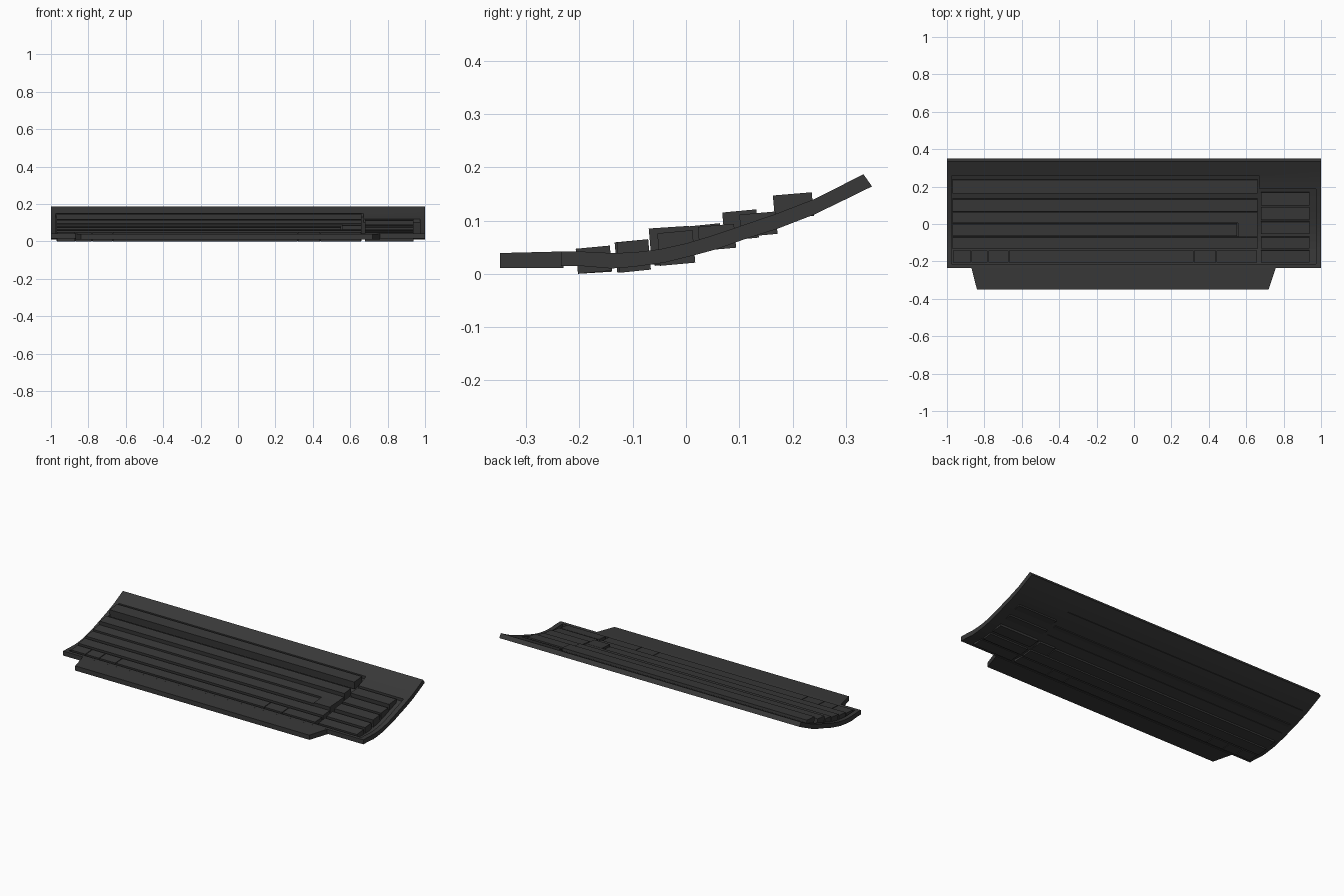
import bpy, bmesh, math

if "Cube" in bpy.data.objects:
    bpy.data.objects.remove(bpy.data.objects["Cube"])

mat = bpy.data.materials.new("dark_grey")
mat.diffuse_color = (0.04, 0.04, 0.04, 1)
mat.use_nodes = True
mat.node_tree.nodes["Principled BSDF"].inputs["Base Color"].default_value = mat.diffuse_color

# curved slab cross-section, (y, z) front to back
TOP = [(-.235, .043), (-.2, .043), (-.14, .04), (-.1, .041), (-.05, .047), (0, .058),
       (.05, .073), (.1, .09), (.17, .114), (.24, .141), (.29, .166), (.333, .188)]
BOTTOM = [(-.235, .016), (-.2, .016), (-.14, .011), (-.1, .014), (-.04, .022), (.02, .037),
          (.06, .048), (.11, .066), (.17, .085), (.24, .112), (.3, .141), (.349, .165)]


def finish(name, bm):
    bmesh.ops.recalc_face_normals(bm, faces=bm.faces)
    me = bpy.data.meshes.new(name)
    bm.to_mesh(me)
    bm.free()
    ob = bpy.data.objects.new(name, me)
    bpy.context.collection.objects.link(ob)
    me.materials.append(mat)
    return ob


def extrude_x(name, profile, x0, x1):
    bm = bmesh.new()
    a = [bm.verts.new((x0, y, z)) for y, z in profile]
    b = [bm.verts.new((x1, y, z)) for y, z in profile]
    bm.faces.new(a)
    bm.faces.new(b[::-1])
    n = len(a)
    for i in range(n):
        j = (i + 1) % n
        bm.faces.new((a[j], a[i], b[i], b[j]))
    return finish(name, bm)


def height(pts, y):
    for (y0, z0), (y1, z1) in zip(pts, pts[1:]):
        if y <= y1:
            return z0 + (z1 - z0) * (y - y0) / (y1 - y0)
    return pts[-1][1]


def key_bar(name, x0, x1, y0, y1, ztop, zbot, rise=.006):
    # slightly tilted bar, leaning back toward the typist
    lean = (ztop - zbot) * .09
    return extrude_x(name, [(y0 + lean, zbot), (y1 + lean, zbot + rise),
                            (y1, ztop + rise), (y0, ztop)], x0, x1)


# curved base plate
base = extrude_x("base_plate", TOP + BOTTOM[::-1], -1, 1)
for p in base.data.polygons:
    p.use_smooth = abs(p.normal.x) < .5
bpy.context.view_layer.objects.active = base
base.select_set(True)
bpy.ops.object.shade_smooth_by_angle(angle=math.radians(30))

# recessed wells for the two key fields
for i, (x0, x1, y1) in enumerate([(-.975, .672, .257), (.6, .972, .187)]):
    ys = [-.215 + (y1 + .215) * k / 10 for k in range(11)]
    floor = [(y, height(TOP, y) - .017) for y in ys]
    cutter = extrude_x(f"well_cutter_{i}", floor + [(y1, .4), (-.215, .4)], x0, x1)
    cutter.hide_render = True
    cutter.hide_viewport = False
    cutter.display_type = 'WIRE'
    mod = base.modifiers.new("well", 'BOOLEAN')
    mod.operation = 'DIFFERENCE'
    mod.solver = 'EXACT'
    mod.object = cutter

# bake the wells, then discard the cutters
bpy.context.view_layer.update()
for m in [m.name for m in base.modifiers if m.type == 'BOOLEAN']:
    bpy.ops.object.modifier_apply(modifier=m)
for o in [o for o in bpy.data.objects if o.name.startswith("well_cutter")]:
    bpy.data.objects.remove(o)

# palm rest with slanted ends
bm = bmesh.new()
outline = [(-.87, -.23), (-.84, -.349), (.72, -.349), (.76, -.23)]
lo = [bm.verts.new((x, y, .012)) for x, y in outline]
hi = [bm.verts.new((x, y, .040 if y < -.3 else .043)) for x, y in outline]
bm.faces.new(lo)
bm.faces.new(hi)
for i in range(4):
    j = (i + 1) % 4
    bm.faces.new((lo[i], lo[j], hi[j], hi[i]))
finish("palm_rest", bm)

# bottom key row: modifiers and space bar
edges = [-.97, -.87, -.78, -.67, .32, .44, .66]
for i, (x0, x1) in enumerate(zip(edges, edges[1:])):
    key_bar("space_bar" if i == 3 else f"bottom_key_{i}", x0 + .002, x1 - .002,
            -.207, -.143, .048, .001, .004)

# long key rows: y0, y1, top z, bottom z
rows = [(-.134, -.071, .060, .003), (-.064, .000, .076, .016), (.005, .064, .090, .043),
        (.068, .132, .116, .063), (.163, .236, .148, .104)]
for i, (y0, y1, zt, zb) in enumerate(rows):
    key_bar(f"key_row_{i + 2}", -.97, .55 if i == 1 else .66, y0, y1, zt, zb)

# tall enter key, joining the two middle rows
key_bar("enter_key", .555, .66, -.07, .006, .086, .018, .005)

# number pad rows
pad = [(-.207, -.143, .048, .001), (-.13, -.071, .060, .003), (-.054, .012, .077, .016),
       (.022, .09, .089, .044), (.1, .168, .112, .070)]
for i, (y0, y1, zt, zb) in enumerate(pad):
    key_bar(f"number_pad_row_{i + 1}", .68, .937, y0, y1, zt, zb)

# settle the model exactly on the ground
low = min(v.co.z for o in bpy.data.objects for v in o.data.vertices)
for o in bpy.data.objects:
    for v in o.data.vertices:
        v.co.z -= low
